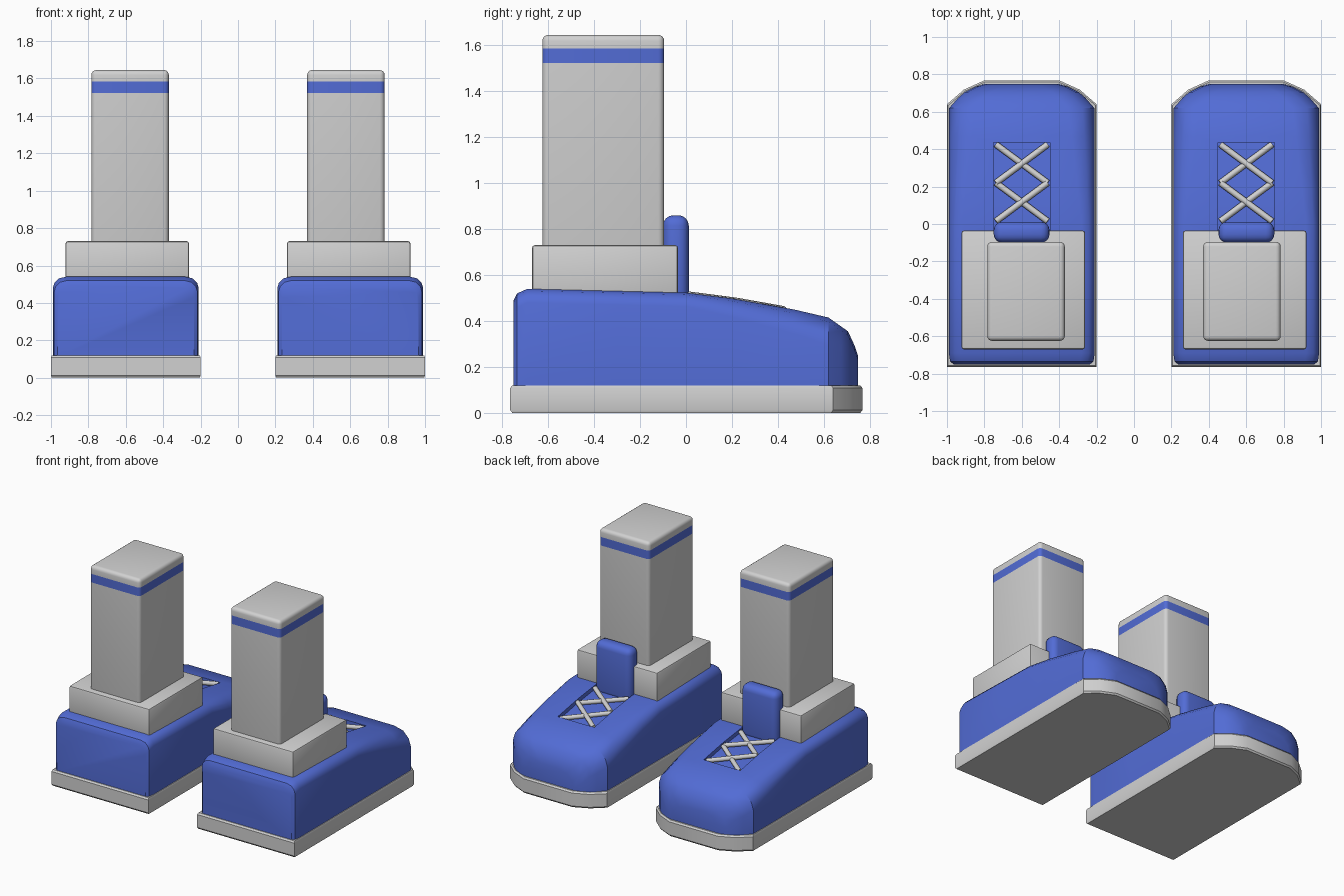
import bpy, bmesh, math
from mathutils import Vector

if "Cube" in bpy.data.objects:
    bpy.data.objects.remove(bpy.data.objects["Cube"])


def material(name, rgb):
    m = bpy.data.materials.new(name)
    m.diffuse_color = (*rgb, 1)
    m.use_nodes = True
    m.node_tree.nodes["Principled BSDF"].inputs["Base Color"].default_value = m.diffuse_color
    return m


GREY = material("light_grey", (0.64, 0.64, 0.64))
BLUE = material("blue", (0.085, 0.15, 0.67))
CX = 0.6  # centre line of one shoe


def lerp_table(y, pts):
    for (a, u), (b, v) in zip(pts, pts[1:]):
        if y <= b:
            return u + (v - u) * (y - a) / (b - a)
    return pts[-1][1]


def top(y):
    """Height of the shoe's upper surface along its length."""
    return lerp_table(y, [(-0.75, 0.49), (-0.735, 0.52), (-0.69, 0.54), (0, 0.523),
                          (0.2, 0.498), (0.47, 0.45), (0.62, 0.415),
                          (0.705, 0.355), (0.735, 0.29), (0.748, 0.25)])


def make(name, bm, mats):
    bmesh.ops.recalc_face_normals(bm, faces=bm.faces)
    me = bpy.data.meshes.new(name)
    bm.to_mesh(me)
    bm.free()
    ob = bpy.data.objects.new(name, me)
    bpy.context.collection.objects.link(ob)
    for m in mats:
        me.materials.append(m)
    return ob


def finish(ob, angle=40):
    """Smooth shading, then the matching part on the other side."""
    bpy.ops.object.select_all(action='DESELECT')
    ob.select_set(True)
    bpy.context.view_layer.objects.active = ob
    bpy.ops.object.shade_smooth_by_angle(angle=math.radians(angle))
    ob.modifiers.new("mirror", 'MIRROR').use_mirror_merge = False


def box(x, y, z, bevel, segments):
    bm = bmesh.new()
    bmesh.ops.create_cube(bm, size=1)
    for v in bm.verts:
        v.co = [a + (b - a) * (c + 0.5) for (a, b), c in zip((x, y, z), v.co)]
    bmesh.ops.bevel(bm, geom=bm.edges[:], offset=bevel, segments=segments,
                    profile=0.5, affect='EDGES')
    return bm


def loft(sections):
    bm = bmesh.new()
    rings = [[bm.verts.new(p) for p in s] for s in sections]
    n = len(rings[0])
    for a, b in zip(rings, rings[1:]):
        for i in range(n):
            j = (i + 1) % n
            bm.faces.new((a[i], a[j], b[j], b[i]))
    bm.faces.new(rings[0])
    bm.faces.new(rings[-1])
    return bm


# sole: flat slab with a chamfered toe
half = [(0.4, -0.765), (0.4, 0.64), (0.31, 0.718), (0.2, 0.768)]
outline = half + [(-x, y) for x, y in reversed(half)]
bm = loft([[(CX + x * s, y * s, z) for x, y in outline]
           for s, z in ((0.988, 0), (1, 0.012), (1, 0.108), (0.988, 0.12))])
finish(make("sole", bm, [GREY]), 30)

# upper: cross-sections lofted from heel to toe, rounder towards the toe
sections = []
for y, w in [(-0.75, 0.365), (-0.735, 0.383), (-0.69, 0.39), (-0.3, 0.39), (0, 0.39),
             (0.2, 0.39), (0.47, 0.39), (0.62, 0.388), (0.675, 0.34),
             (0.705, 0.305), (0.735, 0.245), (0.748, 0.2)]:
    t = min(max(y / 0.62, 0), 1)
    inset, drop, h = 0.07 + 0.07 * t, 0.06 + 0.06 * t, top(y)
    side = [(w, 0.11), (w, h - drop), (w - inset * 0.12, h - drop * 0.55),
            (w - inset * 0.45, h - drop * 0.15), (w - inset, h)]
    ring = side + [(-x, z) for x, z in reversed(side)]
    sections.append([(CX + x, y, z) for x, z in ring])
upper = make("upper", loft(sections), [BLUE])

# shallow lacing recess cut into the upper
DEPTH = 0.03
cutter = make("lace_recess_cutter", loft(
    [[(CX - 0.15, y, top(y) - DEPTH), (CX + 0.15, y, top(y) - DEPTH),
      (CX + 0.15, y, 0.7), (CX - 0.15, y, 0.7)] for y in (-0.05, 0, 0.2, 0.435)]), [BLUE])
cut = upper.modifiers.new("recess", 'BOOLEAN')
cut.operation, cut.object, cut.solver = 'DIFFERENCE', cutter, 'EXACT'
bpy.context.view_layer.objects.active = upper
bpy.ops.object.modifier_apply(modifier="recess")
bpy.data.objects.remove(cutter)
finish(upper, 35)

# collar, tongue
finish(make("collar", box((0.262, 0.922), (-0.67, -0.035), (0.48, 0.73), 0.012, 2), [GREY]))
finish(make("tongue", box((0.452, 0.75), (-0.1, 0.012), (0.46, 0.86), 0.045, 4), [BLUE]))

# leg with a coloured band near the top
bm = box((0.37, 0.784), (-0.625, -0.095), (0.68, 1.645), 0.026, 4)
for z in (1.522, 1.585):
    bmesh.ops.bisect_plane(bm, geom=bm.verts[:] + bm.edges[:] + bm.faces[:],
                           plane_co=(0, 0, z), plane_no=(0, 0, 1))
for f in bm.faces:
    f.material_index = int(1.522 < f.calc_center_median().z < 1.585)
finish(make("leg", bm, [GREY, BLUE]))

# crossed laces lying in the recess
bm = bmesh.new()
for y0, y1 in ((0.015, 0.22), (0.22, 0.425)):
    for s, lift in ((1, 0), (-1, 0.006)):
        a = Vector((CX - 0.138 * s, y0, top(y0) - 0.016 + lift))
        b = Vector((CX + 0.138 * s, y1, top(y1) - 0.016 + lift))
        d = b - a
        rot = d.to_track_quat('Z', 'Y').to_matrix().to_4x4()
        rot.translation = (a + b) / 2
        bmesh.ops.create_cone(bm, cap_ends=True, segments=8, radius1=0.017,
                              radius2=0.017, depth=d.length, matrix=rot)
finish(make("laces", bm, [GREY]), 50)
